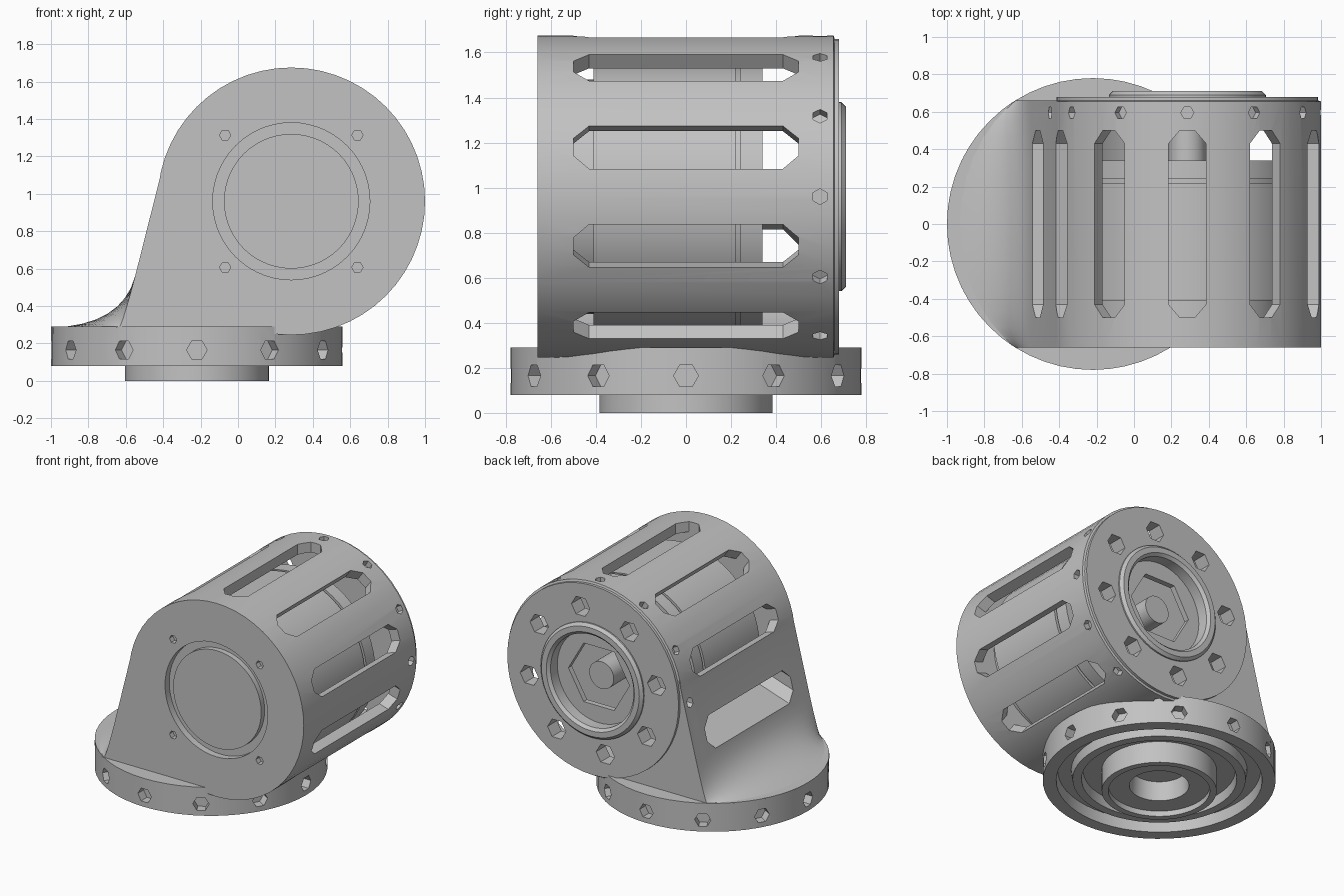
import bpy, bmesh, math
from mathutils import Matrix, Vector

old = bpy.data.objects.get("Cube")
if old:
    bpy.data.objects.remove(old)

GREY = (0.54, 0.54, 0.54, 1)
mat = bpy.data.materials.new("plain grey")
mat.use_nodes = True
mat.diffuse_color = GREY
bsdf = mat.node_tree.nodes["Principled BSDF"]
bsdf.inputs["Base Color"].default_value = GREY
bsdf.inputs["Roughness"].default_value = 0.6

DRUM = Vector((0.285, 0, 0.96))
DRUM_R = 0.715
BASE = Vector((-0.22, 0, 0))
BASE_R = 0.78
ALONG_Y = Matrix.Rotation(-math.pi / 2, 4, 'X')
DRUM_M = Matrix.Translation(DRUM) @ ALONG_Y
BASE_M = Matrix.Translation(BASE)


def finish(name, bm):
    bmesh.ops.recalc_face_normals(bm, faces=bm.faces)
    mesh = bpy.data.meshes.new(name)
    bm.to_mesh(mesh)
    bm.free()
    ob = bpy.data.objects.new(name, mesh)
    bpy.context.collection.objects.link(ob)
    mesh.materials.append(mat)
    return ob


def lathe(name, profile, matrix, segments=56):
    """Spin a closed (radius, height) outline about its axis."""
    bm = bmesh.new()
    vs = [bm.verts.new((r, 0, h)) for r, h in profile]
    edges = [bm.edges.new((vs[i], vs[(i + 1) % len(vs)])) for i in range(len(vs))
             if profile[i][0] > 0 or profile[(i + 1) % len(vs)][0] > 0]
    bmesh.ops.spin(bm, geom=vs + edges, cent=(0, 0, 0), axis=(0, 0, 1),
                   angle=2 * math.pi, steps=segments)
    bmesh.ops.remove_doubles(bm, verts=bm.verts, dist=0.0005)
    bm.transform(matrix)
    return finish(name, bm)


def prism(bm, outline, depth, matrix):
    """Add a prism from a flat outline, running along local z."""
    low = [bm.verts.new(matrix @ Vector((x, y, 0))) for x, y in outline]
    top = [bm.verts.new(matrix @ Vector((x, y, depth))) for x, y in outline]
    n = len(outline)
    bm.faces.new(low[::-1])
    bm.faces.new(top)
    for i in range(n):
        j = (i + 1) % n
        bm.faces.new((low[i], low[j], top[j], top[i]))


def ngon(radius, sides):
    return [(radius * math.cos(2 * math.pi * i / sides),
             radius * math.sin(2 * math.pi * i / sides)) for i in range(sides)]


def ring_of_holes(bm, matrix, count, ring, start, hole, sides, depth, turn=0):
    """Holes parallel to the local z axis, spaced on a circle."""
    for i in range(count):
        a = turn + 2 * math.pi * i / count
        spot = Matrix.Translation((ring * math.cos(a), ring * math.sin(a), start))
        prism(bm, ngon(hole, sides), depth, matrix @ spot)


def rim_holes(bm, matrix, start, height, hole):
    """Twelve radial holes pointing out from the local z axis."""
    for i in range(12):
        turn = Matrix.Rotation(math.pi / 6 * i, 4, 'Z')
        spot = Matrix.Translation((0, start, height)) @ ALONG_Y
        prism(bm, ngon(hole, 6), 0.2, matrix @ turn @ spot)


def boolean(ob, tool, operation):
    mod = ob.modifiers.new("cut", 'BOOLEAN')
    mod.object = tool
    mod.operation = operation
    mod.solver = 'EXACT'
    bpy.context.view_layer.objects.active = ob
    bpy.ops.object.modifier_apply(modifier=mod.name)
    bpy.data.objects.remove(tool)


# Drum with a grooved front face and a recessed rear face
housing = lathe("drum_housing", [
    (0, -0.65), (0.36, -0.65), (0.36, -0.61), (0.42, -0.61), (0.42, -0.66),
    (DRUM_R, -0.66), (DRUM_R, 0.655), (0.7, 0.66), (0.7, 0.68),
    (0.35, 0.68), (0.35, 0.61), (0, 0.61)], DRUM_M)

# Neck: straight on its two faces, flaring to the flange rim in between
bm = bmesh.new()
HALF = 0.66
STEPS = 16
rings = []
for i in range(STEPS + 1):
    y = -HALF * math.cos(math.pi * i / STEPS)
    foot = Vector((BASE.x - math.sqrt(BASE_R ** 2 - y * y), 0.285))
    start, ctrl = Vector((-0.55, 0.56)), Vector((-0.62, 0.295))
    pts = [Vector((-0.405, 1.134))]
    for k in range(9):
        t = k / 8
        pts.append(start * (1 - t) ** 2 + ctrl * 2 * t * (1 - t) + foot * t * t)
    pts += [Vector((foot.x, 0.25)), Vector((0.15, 0.25)), Vector((-0.15, 0.6))]
    rings.append([bm.verts.new((p.x, y, p.y)) for p in pts])
for a, b in zip(rings, rings[1:]):
    for k in range(len(a)):
        j = (k + 1) % len(a)
        bm.faces.new((a[k], a[j], b[j], b[k]))
bm.faces.new(rings[0])
bm.faces.new(rings[-1][::-1])
boolean(housing, finish("neck", bm), 'UNION')

# Hollow interior
boolean(housing, lathe("cavity", [(0, -0.5), (0.64, -0.5), (0.64, 0.57), (0, 0.57)],
                       DRUM_M), 'DIFFERENCE')

# Vent slots around the drum, reaching through the neck on one side
bm = bmesh.new()
slot = [(-0.1, -0.43), (-0.04, -0.5), (0.04, -0.5), (0.1, -0.43),
        (0.1, 0.43), (0.04, 0.5), (-0.04, 0.5), (-0.1, 0.43)]
for step in range(-3, 5):
    turn = Matrix.Rotation(math.radians(36 * step), 4, 'Y')
    prism(bm, slot, 0.5 if step == -3 else 0.25,
          Matrix.Translation(DRUM) @ turn @ Matrix.Translation((0, 0, 0.58)))
boolean(housing, finish("slot_cutter", bm), 'DIFFERENCE')

# Rear vent holes, central socket, front screw pits and rear rim screw holes
bm = bmesh.new()
ring_of_holes(bm, DRUM_M, 8, 0.53, 0.52, 0.075, 6, 0.3, math.radians(11))
ring_of_holes(bm, DRUM_M, 4, 0.5, -0.7, 0.03, 6, 0.08, math.pi / 4)
prism(bm, ngon(0.25, 6), 0.3, DRUM_M @ Matrix.Translation((0, 0, 0.52)))
rim_holes(bm, DRUM_M, 0.67, 0.595, 0.035)
boolean(housing, finish("hole_cutter", bm), 'DIFFERENCE')

# Raised ring on the rear face
rear_ring = lathe("rear_ring", [
    (0.34, 0.6), (0.34, 0.69), (0.36, 0.71), (0.4, 0.71), (0.42, 0.69),
    (0.42, 0.6)], DRUM_M)

# Inner can with a narrow groove, carried on a wide front hub and a rear shaft
can = lathe("inner_can", [
    (0, -0.55), (0.52, -0.55), (0.52, -0.41), (0.6, -0.41), (0.6, 0.22),
    (0.58, 0.22), (0.58, 0.24), (0.6, 0.24), (0.6, 0.34), (0.1, 0.34),
    (0.1, 0.58), (0, 0.58)], DRUM_M)

# Base flange with ring grooves underneath and a bored boss
flange = lathe("base_flange", [
    (0, 0.29), (BASE_R, 0.29), (BASE_R, 0.08), (0.69, 0.08), (0.68, 0.16),
    (0.59, 0.16), (0.58, 0.09), (0.52, 0.09), (0.51, 0.16), (0.385, 0.16),
    (0.385, 0), (0.34, 0), (0.34, 0.04), (0.2, 0.04), (0.19, 0.18), (0, 0.18)],
    BASE_M)

# Screw holes in the flange rim
bm = bmesh.new()
rim_holes(bm, BASE_M, 0.71, 0.165, 0.055)
boolean(flange, finish("rim_hole_cutter", bm), 'DIFFERENCE')

# Smooth the round surfaces, keep the edges sharp
bpy.ops.object.select_all(action='DESELECT')
for ob in (housing, rear_ring, can, flange):
    ob.select_set(True)
    bpy.context.view_layer.objects.active = ob
bpy.ops.object.shade_smooth_by_angle(angle=math.radians(30))
